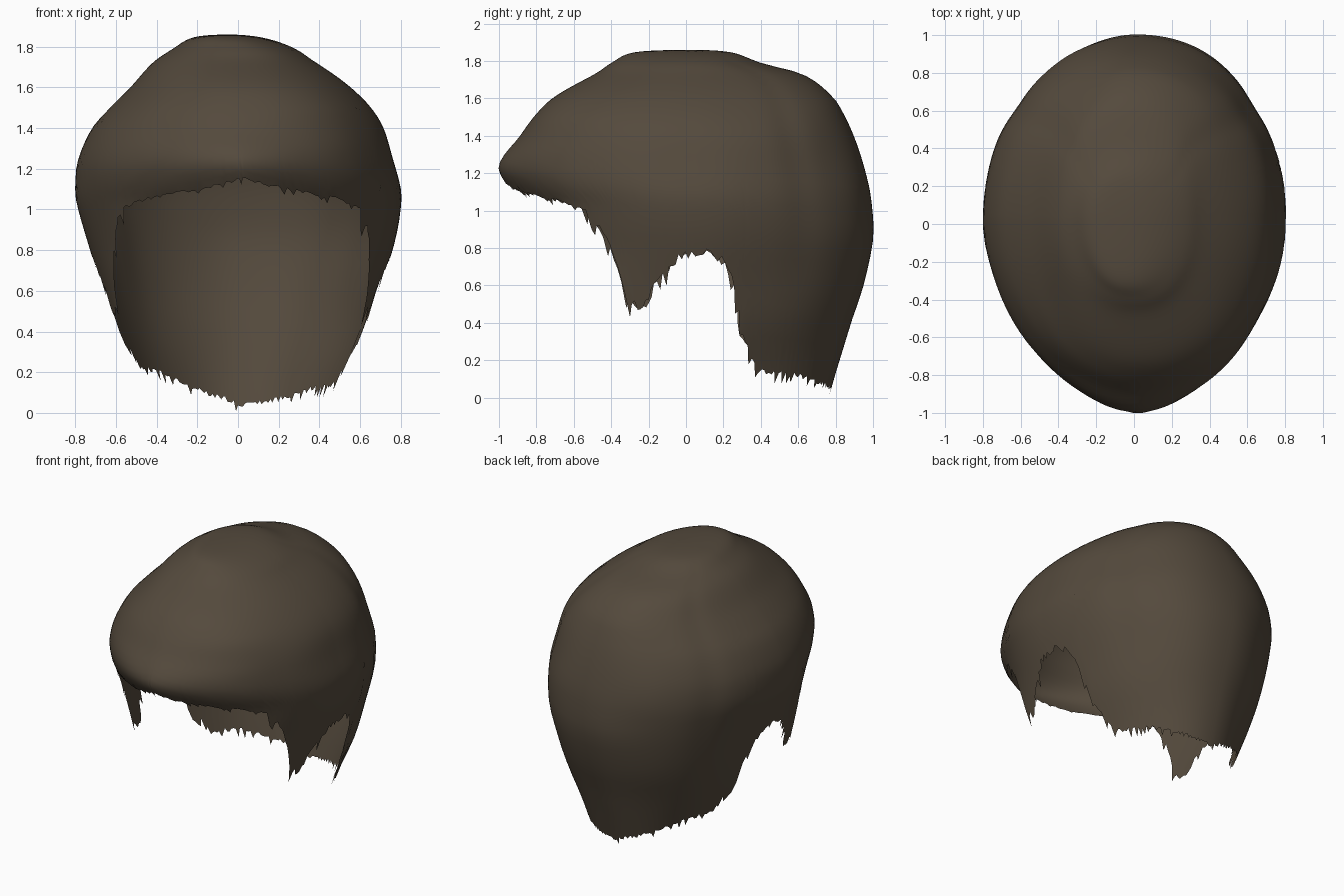
import bpy, bmesh, math, random
from mathutils import Vector, noise

random.seed(4)
cube = bpy.data.objects.get("Cube")
if cube:
    bpy.data.objects.remove(cube)

TOP, MID_Y = 1.86, 0.03
COLUMNS, ROWS = 300, 36

# Height, front y, back y, right x, left x of the hair shell
SECTIONS = [
    (1.86, .03, .03, -.05, -.05), (1.85, -.25, .22, -.20, .09),
    (1.79, -.40, .40, -.32, .28), (1.73, -.49, .62, -.41, .37),
    (1.6, -.715, .79, -.53, .55), (1.5, -.815, .85, -.63, .65),
    (1.4, -.89, .895, -.72, .715), (1.24, -1.0, .95, -.79, .765),
    (1.12, -.945, .98, -.8, .795), (1.05, -.88, .99, -.795, .80),
    (.85, -.82, 1.0, -.74, .77), (.6, -.78, .95, -.67, .70),
    (.4, -.74, .88, -.61, .64), (.2, -.7, .82, -.53, .55),
    (-.05, -.65, .75, -.44, .46)]

# Section power by height for the front: boxy brow, pointed fringe, wide sideburns
FRONT_POWER = [(.5, .7), (.8, 1.1), (1.24, 1.2), (1.5, .88), (1.86, .88)]

# Hem height by angle from the front: fringe, sideburn, ear notch, nape
HEM = [(0, 1.15), (22, 1.09), (39, 1.05), (51, 1.0), (58, .83), (62, .64),
       (64, .51), (71, .47), (75, .57), (79, .66), (86, .75), (93, .78),
       (99, .74), (104, .62), (107, .46), (108, .33), (118, .18),
       (137, .15), (160, .08), (180, .04)]


def depth(z):
    return math.sqrt(max(TOP - z, 0))


def linear(points, x):
    x = max(x, points[0][0])
    for (a, va), (b, vb) in zip(points, points[1:]):
        if x <= b:
            return va + (vb - va) * (x - a) / (b - a)
    return points[-1][1]


def curve(points, x):
    """Smooth interpolation through the points."""
    n = len(points)
    i = max(k for k in range(n - 1) if k == 0 or points[k][0] <= x)

    def slope(k):
        a, b = points[max(k - 1, 0)], points[min(k + 1, n - 1)]
        return (b[1] - a[1]) / (b[0] - a[0])
    (a, va), (b, vb) = points[i], points[i + 1]
    h = b - a
    t = (x - a) / h
    s = t * t * (3 - 2 * t)
    return (va + (vb - va) * s + h * slope(i) * t * (1 - t) ** 2
            - h * slope(i + 1) * t * t * (1 - t))


PROFILES = [[(depth(s[0]), s[k]) for s in SECTIONS] for k in range(1, 5)]


def shell_point(angle, u):
    """Point on the shell at an angle from the front and a depth from the crown."""
    front, back, right, left = (curve(p, u) for p in PROFILES)
    sn, cs = math.sin(angle), math.cos(angle)
    mid = (left + right) / 2
    z = TOP - u * u
    # A lower power makes that quarter of the section boxier
    if cs > 0:
        power = linear(FRONT_POWER, z)
        mid += .04 * cs * min(max((z - .8) / .4, 0), 1) * min(u, 1)
        y = MID_Y + (front - MID_Y) * cs
    else:
        power = .9 if sn > 0 else 1
        y = MID_Y - (back - MID_Y) * cs
    x = (left - right) / 2 * math.copysign(abs(sn) ** power, sn)
    p = Vector((x, y, z))
    lump = 1 + .01 * min(1, u * 2) * noise.noise(p * 2.6)
    # Soft groove behind the ears
    groove = math.exp(-((abs(math.degrees(angle)) - 128) / 7) ** 2)
    lump -= .015 * groove * max(0, math.sin(math.pi * min(u, 1.2) / 1.2))
    return Vector((mid + x * lump, MID_Y + (y - MID_Y) * lump, z))


def hem_height(angle):
    deg = abs(math.degrees(angle))
    z = linear(HEM, deg)
    if deg > 112:
        z -= .05 * math.sin(angle)
    return z


def strand_offset(deg):
    """Ragged strand ends, longest around the sideburns and nape."""
    size = .03 if deg < 50 else .09 if deg < 110 else .05
    if random.random() < .12:
        return -size * random.uniform(.6, 1)
    return size * random.uniform(-.2, .35)


# Hair shell, crown to hem
bm = bmesh.new()
crown = bm.verts.new(shell_point(0, 0))
columns = []
for c in range(COLUMNS):
    angle = -math.pi + 2 * math.pi * c / COLUMNS
    hem = hem_height(angle)
    ragged = strand_offset(abs(math.degrees(angle)))
    column = []
    for r in range(1, ROWS + 1):
        t = r / ROWS
        u = t * depth(hem)
        z = max(TOP - u * u + ragged * t ** 24, 0)
        column.append(bm.verts.new(shell_point(angle, depth(z))))
    columns.append(column)
for a, b in zip(columns, columns[1:] + columns[:1]):
    bm.faces.new((crown, a[0], b[0]))
    for r in range(ROWS - 1):
        bm.faces.new((a[r], a[r + 1], b[r + 1], b[r]))
bmesh.ops.recalc_face_normals(bm, faces=bm.faces)
if sum(f.normal.z for f in crown.link_faces) < 0:
    bmesh.ops.reverse_faces(bm, faces=bm.faces)

mesh = bpy.data.meshes.new("hair_shell")
bm.to_mesh(mesh)
bm.free()
hair = bpy.data.objects.new("hair_shell", mesh)
bpy.context.collection.objects.link(hair)

# Dark brown hair colour
brown = bpy.data.materials.new("dark_brown_hair")
brown.use_nodes = True
color = (.089, .068, .046, 1)
brown.diffuse_color = color
brown.node_tree.nodes["Principled BSDF"].inputs["Base Color"].default_value = color
mesh.materials.append(brown)

bpy.ops.object.select_all(action='DESELECT')
hair.select_set(True)
bpy.context.view_layer.objects.active = hair
bpy.ops.object.shade_smooth()
